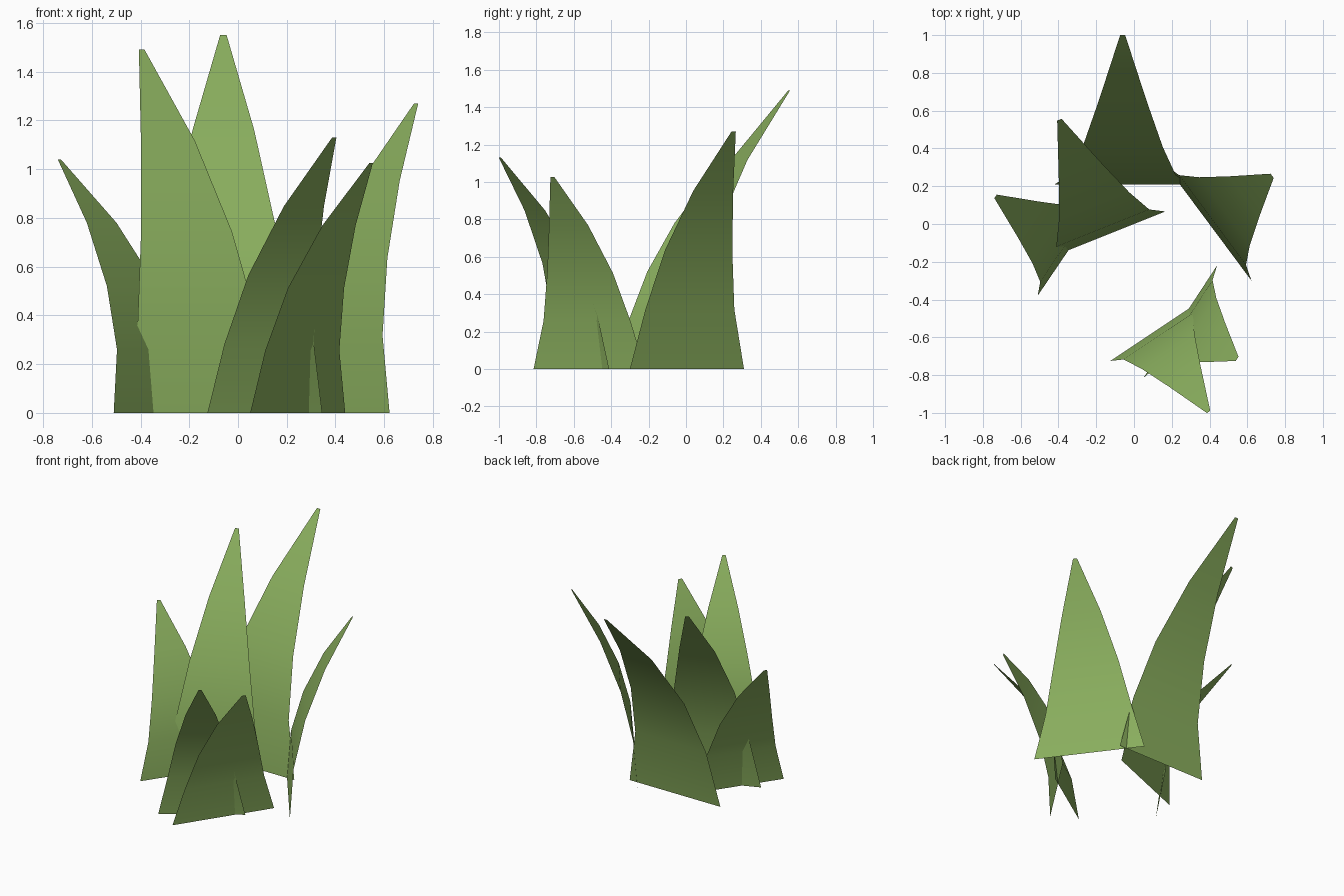
import bpy
from mathutils import Vector

if "Cube" in bpy.data.objects:
    bpy.data.objects.remove(bpy.data.objects["Cube"])

# Leaf green shared by every blade
green = bpy.data.materials.new("leaf_green")
green.diffuse_color = (0.25, 0.42, 0.11, 1.0)
green.use_nodes = True
green.node_tree.nodes["Principled BSDF"].inputs["Base Color"].default_value = green.diffuse_color

# Half width along a blade, from base to blunt tip
TAPER = (1.0, 0.78, 0.59, 0.35, 0.037)


def blade(name, base, lean, half_width, height):
    """Tapered single-sheet leaf that arcs from base along the lean vector."""
    base, lean = Vector((*base, 0)), Vector((*lean, 0))
    side = Vector((-lean.y, lean.x, 0)).normalized()
    last = len(TAPER) - 1
    verts = []
    for i, taper in enumerate(TAPER):
        t = i / last
        centre = base + lean * t * t + Vector((0, 0, height * t))
        verts += [centre + side * half_width * taper,
                  centre - side * half_width * taper]
    faces = [(2 * i, 2 * i + 1, 2 * i + 3, 2 * i + 2) for i in range(last)]
    mesh = bpy.data.meshes.new(name)
    mesh.from_pydata(verts, [], faces)
    mesh.materials.append(green)
    mesh.shade_smooth()
    obj = bpy.data.objects.new(name, mesh)
    bpy.context.collection.objects.link(obj)
    return obj


# The clump: base centre, lean (x, y), half width, height
blade("back_blade", (-0.06, 0.21), (0.0, 0.79), 0.36, 1.55)
blade("centre_blade", (-0.15, -0.06), (-0.245, 0.612), 0.34, 1.49)
blade("right_blade", (0.395, 0.005), (0.336, 0.25), 0.38, 1.27)
blade("left_blade", (-0.336, -0.123), (-0.397, 0.269), 0.31, 1.04)
blade("front_blade", (0.11, -0.568), (0.285, -0.427), 0.283, 1.13)
blade("front_right_blade", (0.245, -0.517), (0.301, -0.197), 0.356, 1.025)
